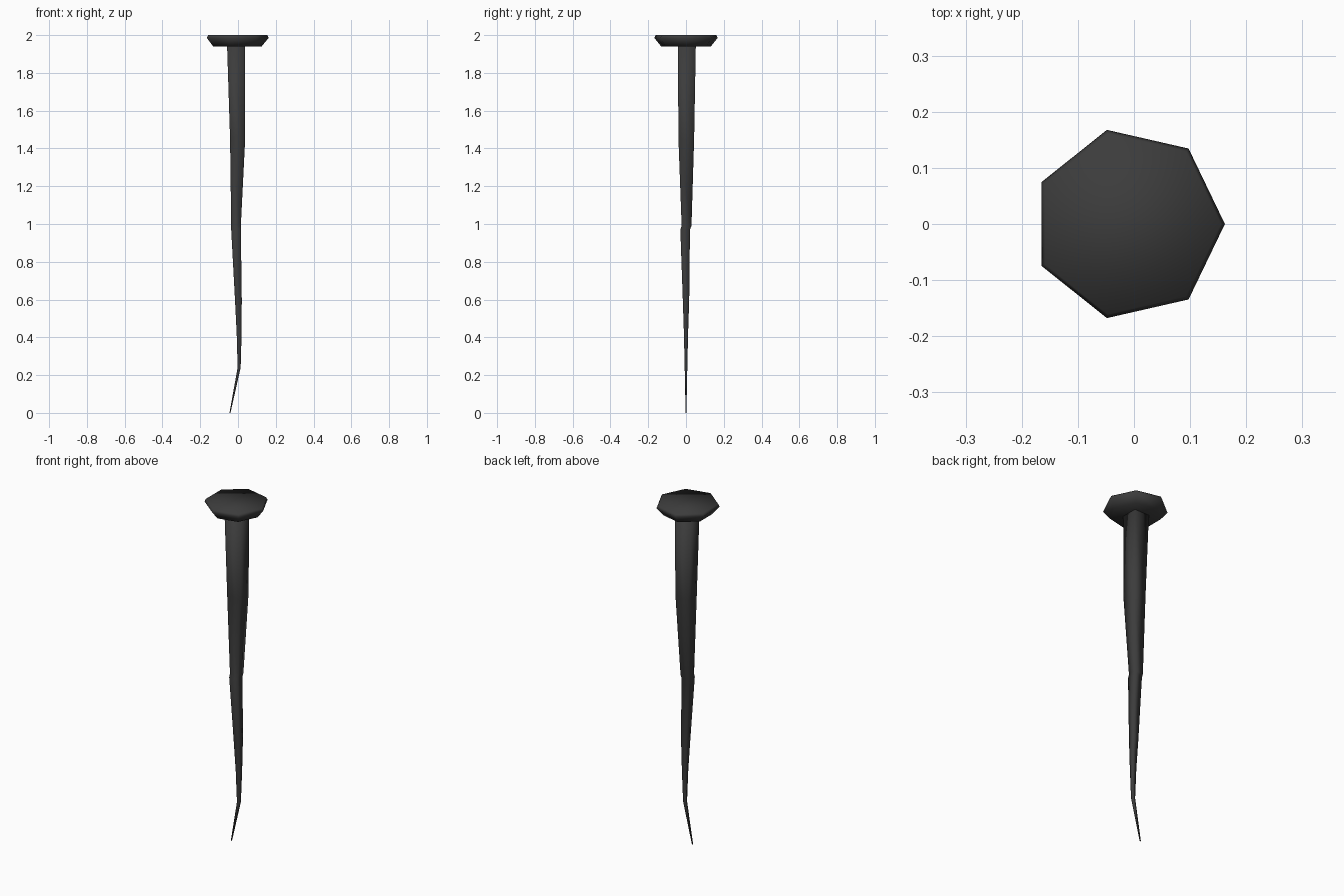
import bpy, bmesh
from math import cos, sin, tau

if "Cube" in bpy.data.objects:
    bpy.data.objects.remove(bpy.data.objects["Cube"])

mat = bpy.data.materials.new("dark_iron")
mat.diffuse_color = (0.045, 0.045, 0.045, 1)
mat.use_nodes = True
mat.node_tree.nodes["Principled BSDF"].inputs["Base Color"].default_value = mat.diffuse_color


def loft(name, rings):
    """Skin a list of equal-sized point rings, from top to bottom, with closed ends."""
    bm = bmesh.new()
    loops = [[bm.verts.new(p) for p in ring] for ring in rings]
    n = len(loops[0])
    for a, b in zip(loops, loops[1:]):
        for i in range(n):
            j = (i + 1) % n
            bm.faces.new((a[i], a[j], b[j], b[i]))
    bm.faces.new(loops[0])
    bm.faces.new(loops[-1])
    bmesh.ops.recalc_face_normals(bm, faces=bm.faces)
    for f in bm.faces:
        f.smooth = True
    me = bpy.data.meshes.new(name)
    bm.to_mesh(me)
    bm.free()
    me.materials.append(mat)
    ob = bpy.data.objects.new(name, me)
    bpy.context.collection.objects.link(ob)
    return ob


def heptagon(r, z):
    return [(-0.01 + r * cos(tau * i / 7), r * sin(tau * i / 7), z) for i in range(7)]


def rect(z, x0, x1, y0, y1):
    return [(x0, y0, z), (x1, y0, z), (x1, y1, z), (x0, y1, z)]


# Seven-sided head, tapered underneath
loft("nail_head", [heptagon(r, z) for r, z in
                   [(0.165, 2.0), (0.172, 1.985), (0.135, 1.94)]])

# Square hand-forged shaft: z, x range, y range, with a bent tip
loft("nail_shaft", [rect(*s) for s in [
    (1.95, -0.058, 0.037, -0.043, 0.052),
    (1.45, -0.042, 0.038, -0.040, 0.043),
    (0.99, -0.036, 0.015, -0.023, 0.029),
    (0.97, -0.036, 0.015, -0.030, 0.021),
    (0.60, -0.016, 0.020, -0.017, 0.017),
    (0.42, -0.007, 0.019, -0.011, 0.011),
    (0.24, -0.002, 0.014, -0.007, 0.007),
    (0.00, -0.045, -0.040, -0.002, 0.002),
]])
